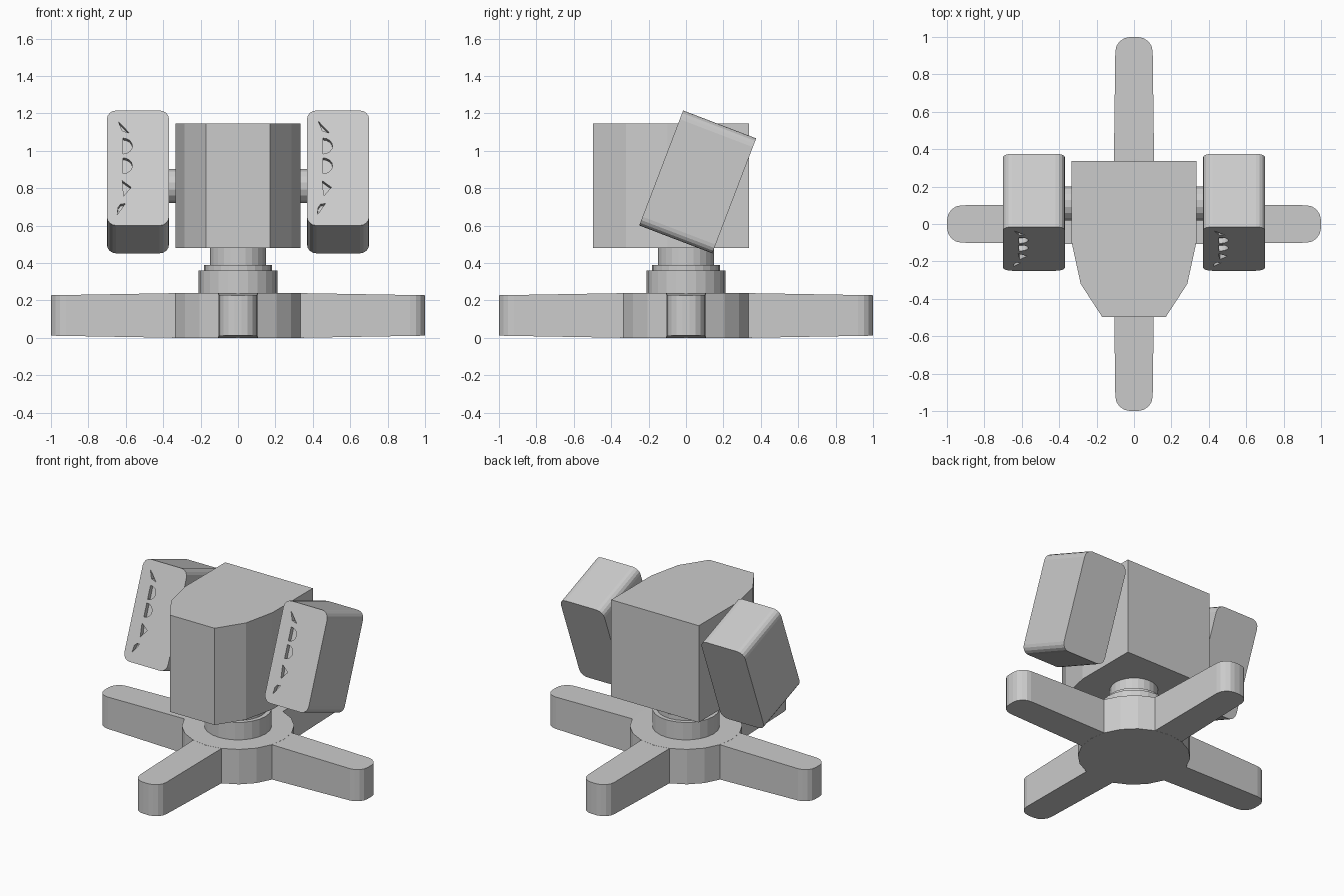
import bpy, bmesh
from math import sin, cos, pi, radians
from mathutils import Matrix

if "Cube" in bpy.data.objects:
    bpy.data.objects.remove(bpy.data.objects["Cube"])


def prism(name, pts, lo, hi, matrix=None, shape=None):
    """Extrude a 2D outline from lo to hi along z, optionally reshaping and placing it."""
    bm = bmesh.new()
    face = bm.faces.new([bm.verts.new((x, y, lo)) for x, y in pts])
    top = bmesh.ops.extrude_face_region(bm, geom=[face])["geom"]
    for v in top:
        if isinstance(v, bmesh.types.BMVert):
            v.co.z = hi
    if shape:
        for v in bm.verts:
            shape(v.co)
    if matrix:
        bm.transform(matrix)
    bmesh.ops.recalc_face_normals(bm, faces=bm.faces[:])
    mesh = bpy.data.meshes.new(name)
    bm.to_mesh(mesh)
    bm.free()
    ob = bpy.data.objects.new(name, mesh)
    bpy.context.collection.objects.link(ob)
    return ob


def circle(r, n, start=0.0):
    return [(r * cos(start + 2 * pi * i / n), r * sin(start + 2 * pi * i / n)) for i in range(n)]


def corner(cx, cy, r, a0, n=4):
    return [(cx + r * cos(radians(a0 + 90 * i / n)), cy + r * sin(radians(a0 + 90 * i / n)))
            for i in range(n + 1)]


# Base hub and four slightly tapering feet
prism("base_hub", circle(0.35, 20, radians(18)), 0, 0.24)


def taper(co):
    co.z = 0.12 + (co.z - 0.12) * (1 - 0.1 * (co.x - 0.3) / 0.7)


foot = [(0.3, -0.108)] + corner(0.92, -0.02, 0.08, -90) + corner(0.92, 0.02, 0.08, 0) + [(0.3, 0.108)]
for i in range(4):
    prism(f"foot_{i + 1}", foot, 0, 0.24, Matrix.Rotation(i * pi / 2, 4, 'Z'), taper)

# Swivel collar, ring and neck
for name, r, lo, hi in (("collar", 0.21, 0.24, 0.36), ("ring", 0.182, 0.36, 0.39), ("neck", 0.15, 0.39, 0.48)):
    prism(name, circle(r, 24), lo, hi)

# Body with a faceted nose
half = [(0.17, -0.497), (0.285, -0.32), (0.333, -0.1), (0.333, 0.337)]
prism("body", half + [(-x, y) for x, y in reversed(half)], 0.48, 1.145)

# Axle through the body
prism("axle", circle(0.093, 16, pi / 16), -0.45, 0.45,
      Matrix.Translation((0, 0.11, 0.812)) @ Matrix.Rotation(pi / 2, 4, 'Y'))

# Tilted side pods with a row of shallow slots in the front face
w, h, d, r = 0.166, 0.329, 0.209, 0.05
pod = (corner(w - r, h - r, r, 0) + corner(r - w, h - r, r, 90)
       + corner(r - w, r - h, r, 180) + corner(w - r, r - h, r, 270))


def half_round(z):
    return [(-0.08 + 0.05 * cos(a), z + 0.045 * sin(a)) for a in [pi * (i / 8 - 0.5) for i in range(9)]]


slots = [[(-0.106, 0.268), (-0.083, 0.212), (-0.046, 0.2)],
         half_round(0.126), half_round(0.013),
         [(-0.084, -0.073), (-0.036, -0.11), (-0.076, -0.16)],
         [(-0.111, -0.268), (-0.106, -0.225), (-0.092, -0.206), (-0.068, -0.204)]]
upright = Matrix.Rotation(pi / 2, 4, 'X')
for side, sx in (("left", -1), ("right", 1)):
    place = (Matrix.Translation((sx * 0.535, 0.0625, 0.834))
             @ Matrix.Rotation(radians(-20.9), 4, 'X') @ upright)
    ob = prism(f"{side}_pod", pod, -d, d, place)
    for i, pts in enumerate(slots):
        cut = prism(f"{side}_slot_cutter_{i + 1}", pts, d - 0.03, d + 0.05, place)
        cut.hide_render = True
        cut.hide_set(True)
        mod = ob.modifiers.new(f"slot_{i + 1}", 'BOOLEAN')
        mod.operation = 'DIFFERENCE'
        mod.solver = 'EXACT'
        mod.object = cut
